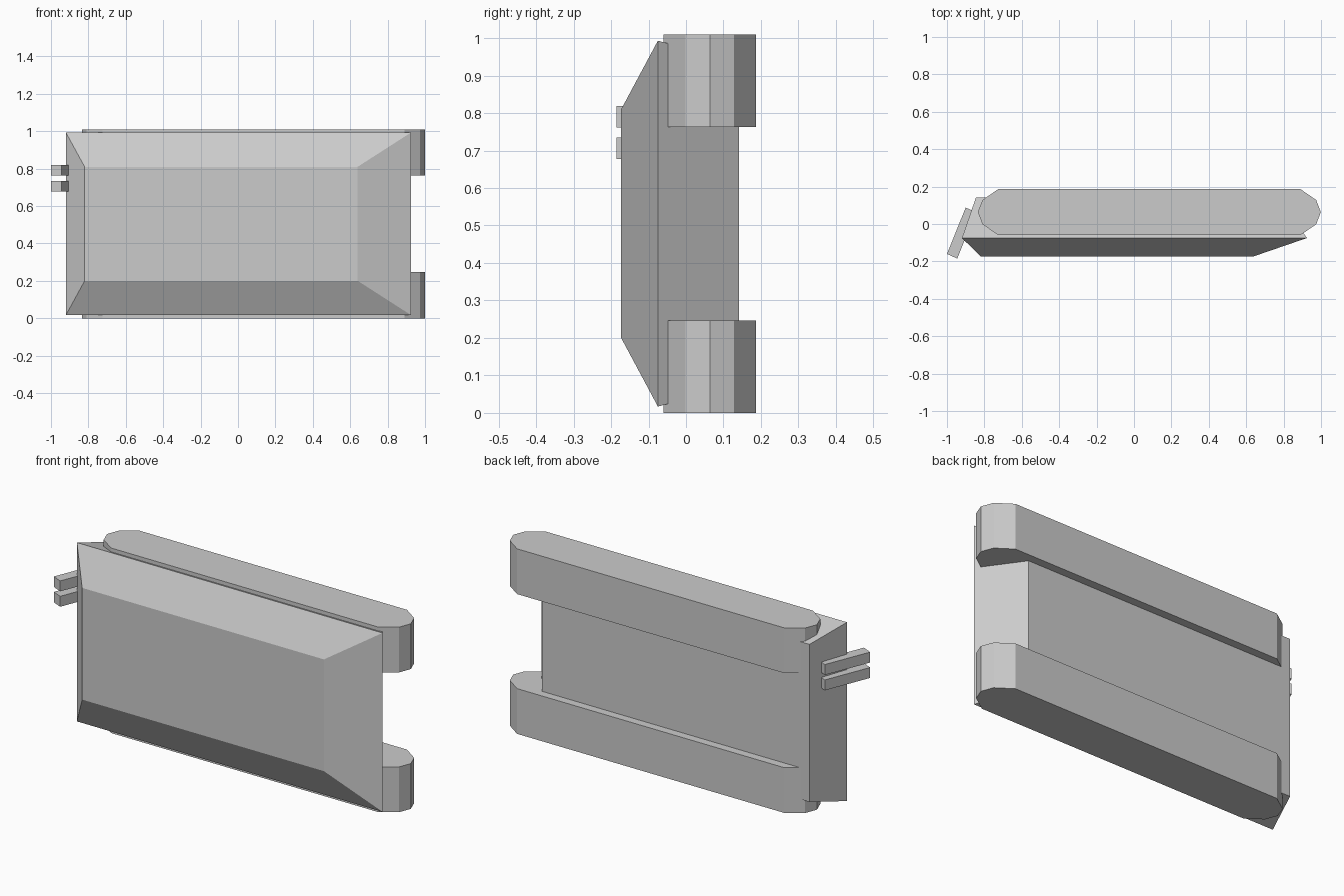
import bpy, bmesh

if "Cube" in bpy.data.objects:
    bpy.data.objects.remove(bpy.data.objects["Cube"])

MID_Z = 0.505  # the model is symmetric about this height


def finish(name, bm):
    bmesh.ops.recalc_face_normals(bm, faces=bm.faces)
    me = bpy.data.meshes.new(name)
    bm.to_mesh(me)
    bm.free()
    ob = bpy.data.objects.new(name, me)
    bpy.context.collection.objects.link(ob)
    return ob


def prism(name, outline, z0, z1):
    """Extrude an xy outline from z0 up to z1."""
    bm = bmesh.new()
    face = bm.faces.new([bm.verts.new((x, y, z0)) for x, y in outline])
    ext = bmesh.ops.extrude_face_region(bm, geom=[face])
    verts = [v for v in ext["geom"] if isinstance(v, bmesh.types.BMVert)]
    bmesh.ops.translate(bm, verts=verts, vec=(0, 0, z1 - z0))
    return finish(name, bm)


def loft(name, sections):
    """Join rectangular sections (y, x0, x1, half height) and cap the ends."""
    bm = bmesh.new()
    rings = [[bm.verts.new((x, y, MID_Z + s * h))
              for x, s in ((x0, -1), (x1, -1), (x1, 1), (x0, 1))]
             for y, x0, x1, h in sections]
    for a, b in zip(rings, rings[1:]):
        for i in range(4):
            j = (i + 1) % 4
            bm.faces.new((a[i], a[j], b[j], b[i]))
    bm.faces.new(rings[0])
    bm.faces.new(rings[-1])
    return finish(name, bm)


# Hull: bevelled front panel, wide rim, body tapering to the back
loft("hull", [(-0.173, -0.82, 0.64, 0.305),
              (-0.075, -0.92, 0.925, 0.488),
              (0.142, -0.845, 0.77, 0.43)])

# Tracks: flattened ten-sided loops at top and bottom
quarter = [(0.807, 0.1235), (0.892, 0.065), (0.917, 0.0)]
half = quarter + [(x, -y) for x, y in quarter[1::-1]]
loop = half + [(-x, -y) for x, y in half]
outline = [(x + 0.082, y + 0.0635) for x, y in loop]
for side, z in (("lower", 0.0), ("upper", 0.763)):
    prism(side + "_track", outline, z, z + 0.247)

# Twin slanted bars beside the left end
bar = [(-0.90, 0.088), (-1.0, -0.16), (-0.945, -0.185), (-0.845, 0.063)]
for side, z in (("lower", 0.678), ("upper", 0.762)):
    prism(side + "_bar", bar, z, z + 0.057)
